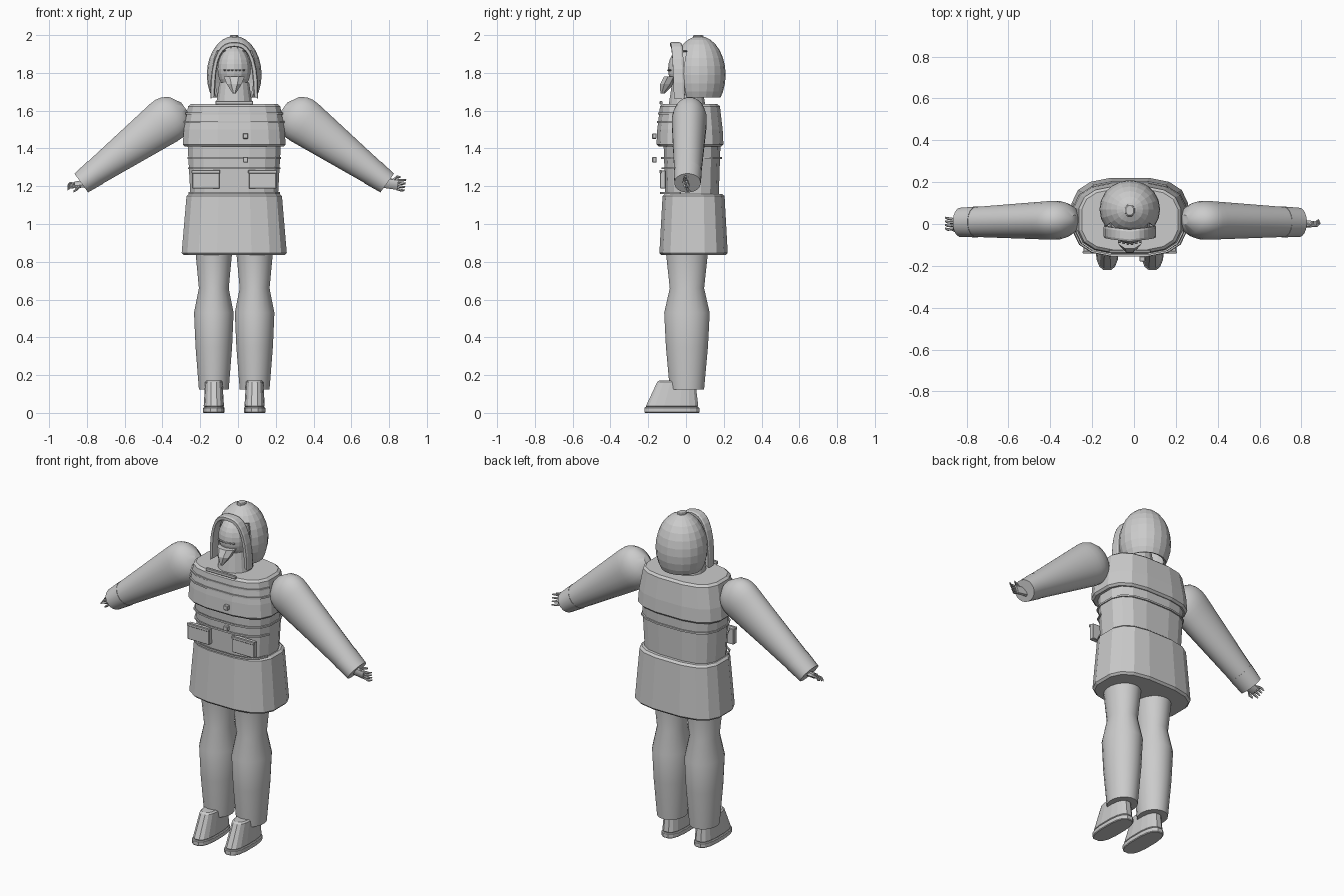
import bpy, bmesh, math
from mathutils import Vector

cube = bpy.data.objects.get("Cube")
if cube:
    bpy.data.objects.remove(cube, do_unlink=True)

SHADE = (0.6, 0.6, 0.6, 1)
grey = bpy.data.materials.new("plain grey")
grey.use_nodes = True
grey.diffuse_color = SHADE
grey.node_tree.nodes["Principled BSDF"].inputs["Base Color"].default_value = SHADE

MIDDLE = -0.02  # x of the body's plane of symmetry
SIDES = {"right": -1, "left": 1}


def finish(name, bm, smooth=False, bevel=0, thickness=0):
    bmesh.ops.recalc_face_normals(bm, faces=bm.faces[:])
    mesh = bpy.data.meshes.new(name)
    bm.to_mesh(mesh)
    bm.free()
    mesh.materials.append(grey)
    if smooth:
        mesh.shade_smooth()
        mesh.set_sharp_from_angle(angle=math.radians(35))
    part = bpy.data.objects.new(name, mesh)
    bpy.context.scene.collection.objects.link(part)
    if bevel:
        modifier = part.modifiers.new("rounded rim", 'BEVEL')
        modifier.width = bevel
        modifier.segments = 1
        modifier.limit_method = 'ANGLE'
        modifier.angle_limit = math.radians(60)
    if thickness:
        part.modifiers.new("thickness", 'SOLIDIFY').thickness = thickness
    return part


def loft(bm, sections, sides=16, power=2, caps=True):
    """Skin superellipse sections, each given as centre, half-axis u, half-axis v."""
    def bulge(value):
        return math.copysign(abs(value) ** (2 / power), value)

    rings = []
    for centre, u, v in sections:
        angles = [math.tau * (i + 0.5) / sides for i in range(sides)]
        rings.append([bm.verts.new(Vector(centre) + Vector(u) * bulge(math.cos(angle))
                                   + Vector(v) * bulge(math.sin(angle)))
                      for angle in angles])
    for low, high in zip(rings, rings[1:]):
        for i in range(sides):
            bm.faces.new((low[i - 1], low[i], high[i], high[i - 1]))
    if caps:
        bm.faces.new(rings[0])
        bm.faces.new(rings[-1])


def upright(levels, x, y, depth):
    """Level sections from pairs of height and half width; depth is a ratio."""
    return [((x, y, z), (width, 0, 0), (0, width * depth, 0)) for z, width in levels]


def column(name, levels, x=MIDDLE, y=0.03, depth=0.65, sides=16, power=2, **options):
    bm = bmesh.new()
    loft(bm, upright(levels, x, y, depth), sides, power)
    return finish(name, bm, **options)


def box(name, centre, size):
    bm = bmesh.new()
    bmesh.ops.create_cube(bm, size=1)
    bmesh.ops.scale(bm, vec=size, verts=bm.verts)
    bmesh.ops.translate(bm, vec=centre, verts=bm.verts)
    return finish(name, bm, bevel=0.003)


def ellipsoid(centre, radii, segments=20):
    bm = bmesh.new()
    bmesh.ops.create_uvsphere(bm, u_segments=segments, v_segments=14, radius=1)
    bmesh.ops.scale(bm, vec=radii, verts=bm.verts)
    bmesh.ops.translate(bm, vec=centre, verts=bm.verts)
    return bm


def strap(name, z, width, y, front_only=True):
    """Thin strap that hugs the torso."""
    bm = bmesh.new()
    loft(bm, upright([(z, width), (z + 0.01, width)], MIDDLE, y, 0.65), power=2.9, caps=False)
    if front_only:
        rear = [face for face in bm.faces if face.calc_center_median().y > 0]
        bmesh.ops.delete(bm, geom=rear, context='FACES')
    finish(name, bm, thickness=0.008)


# Coat layers: skirt, waist and chest
column("coat_skirt", [(0.835, 0.283), (1.16, 0.255)], y=0.04, power=2.9, bevel=0.012)
column("waist", [(1.15, 0.235), (1.42, 0.25)], y=0.032, depth=0.61, power=2.9)
column("chest", [(1.41, 0.277), (1.5, 0.27), (1.635, 0.245)], y=0.021, power=2.9, bevel=0.012)

# Straps
strap("chest_strap_upper", 1.58, 0.262, 0.02)
strap("chest_strap_lower", 1.535, 0.272, 0.02)
strap("waist_strap", 1.345, 0.252, 0.03, front_only=False)
strap("pouch_strap", 1.29, 0.248, 0.03)
strap("hem_strap", 1.16, 0.245, 0.02)

# Buttons, pouches, collar plate and neck
for label, height in {"upper": 1.465, "lower": 1.34}.items():
    box(label + "_button", (0.04, -0.167, height), (0.028, 0.024, 0.028))
for label, side in SIDES.items():
    pouch_x = MIDDLE + side * 0.15
    box(label + "_pouch", (pouch_x, -0.122, 1.235), (0.145, 0.03, 0.095))
    box(label + "_pouch_flap", (pouch_x, -0.135, 1.277), (0.152, 0.012, 0.018))
box("collar_plate", (MIDDLE, -0.132, 1.642), (0.2, 0.014, 0.02))
column("neck", [(1.62, 0.1), (1.75, 0.08)], y=0.005, depth=1)

# Hood, open at the front and underneath
bm = ellipsoid((MIDDLE, 0.07, 1.79), (0.145, 0.14, 0.205))
bmesh.ops.bisect_plane(bm, geom=bm.verts[:] + bm.edges[:] + bm.faces[:],
                       plane_co=(0, 0, 1.67), plane_no=(0, 0, -1), clear_outer=True)
opening = [face for face in bm.faces
           if face.calc_center_median().y < 0 and face.calc_center_median().z < 1.92]
bmesh.ops.delete(bm, geom=opening, context='FACES')
finish("hood", bm, thickness=0.015)
column("hood_knob", [(1.98, 0.028), (2, 0.024)], y=0.065, depth=1.2, sides=8, bevel=0.004)

# Pointed arch around the face
arch = []
for step in range(-8, 9):
    t = step / 8
    point = Vector((MIDDLE + 0.115 * math.sin(t * math.pi / 2),
                    -0.035 - 0.02 * (1 - abs(t)), 1.95 - 0.28 * abs(t) ** 2.5))
    outward = (point - Vector((MIDDLE, point.y, 1.75))).normalized()
    arch.append((point, outward * 0.014, (0, 0.03, 0)))
bm = bmesh.new()
loft(bm, arch, sides=8, power=4)
finish("hood_rim", bm)

# Face, eye band and pointed chin
finish("face", ellipsoid((MIDDLE, 0, 1.82), (0.09, 0.095, 0.12), segments=14))
for stud in range(6):
    offset = (stud - 2.5) * 0.02
    box(f"eye_stud_{stud}", (MIDDLE + offset, 4 * offset ** 2 - 0.094, 1.815),
        (0.014, 0.012, 0.008))
bm = bmesh.new()
loft(bm, [((MIDDLE, y, z), (width, 0, 0), (0, reach, 0)) for z, y, width, reach in
          ((1.69, -0.125, 0.008, 0.012), (1.74, -0.1, 0.042, 0.04), (1.78, -0.08, 0.06, 0.04))],
     sides=8)
finish("chin_point", bm)


# Sleeves: straight taper from a domed shoulder, ending in a cuff
def sleeve_section(side, t, extra=0):
    dome = math.sqrt(1 - (1 - min(t * 5, 1)) ** 2)
    start = Vector((MIDDLE + side * 0.26, 0.02, 1.62))
    end = Vector((MIDDLE + side * 0.81, 0.008, 1.217))
    across = Vector((side * 0.59, 0, 0.81)) * (0.14 - 0.08 * t + extra)
    thick = Vector((0, 0.1 - 0.032 * t + extra, 0))
    return start.lerp(end, t), across * dome, thick * dome


for label, side in SIDES.items():
    bm = bmesh.new()
    loft(bm, [sleeve_section(side, (step + 0.1) / 20) for step in range(20)], sides=20)
    finish(label + "_sleeve", bm, smooth=True)
    bm = bmesh.new()
    loft(bm, [sleeve_section(side, t, 0.002) for t in (0.86, 1)], sides=20)
    finish(label + "_cuff", bm, smooth=True)


# Hands: palm, four fingers and a thumb
def hand(name, wrist, along, spread):
    bm = bmesh.new()
    wrist, along, spread = Vector(wrist), Vector(along).normalized(), Vector(spread).normalized()
    normal = along.cross(spread)

    def digit(root, bend, tip, radius):
        loft(bm, [(root, spread * radius, normal * radius),
                  (bend, spread * radius, normal * radius),
                  (tip, spread * radius * 0.6, normal * radius * 0.6)], sides=6)

    loft(bm, [(wrist + along * reach, spread * 0.028, normal * 0.015)
              for reach in (-0.03, 0.05)], sides=8, power=2.6)
    for finger in range(4):
        offset = finger - 1.5
        root = wrist + along * 0.045 + spread * offset * 0.016
        bend = root + along * 0.03 + spread * offset * 0.003
        digit(root, bend, bend + along * 0.015 - normal * 0.012, 0.007)
    root = wrist + along * 0.02 + spread * 0.02
    bend = root + (along + spread) * 0.018 - normal * 0.008
    digit(root, bend, bend + along * 0.02 - normal * 0.012, 0.009)
    finish(name, bm, smooth=True)


hand("left_hand", (0.797, 0, 1.215), (1, 0, -0.14), (0.14, -0.3, 1))
hand("right_hand", (-0.815, 0, 1.212), (-1, 0, -0.1), (0, -1, -0.45))

# Trousers and shoes
for label, side in SIDES.items():
    leg_x = MIDDLE + side * 0.108
    column(label + "_trouser",
           [(0.125, 0.08), (0.35, 0.098), (0.53, 0.106), (0.66, 0.08), (0.87, 0.1)],
           x=leg_x, y=0.005, depth=1.15, sides=20, smooth=True)
    column(label + "_sole", [(0, 0.058), (0.03, 0.058)],
           x=leg_x, y=-0.075, depth=2.55, power=2.7, bevel=0.004)
    bm = bmesh.new()
    loft(bm, [((leg_x, -0.075, 0.028), (0.055, 0, 0), (0, 0.143, 0)),
              ((leg_x, -0.05, 0.172), (0.046, 0, 0), (0, 0.1, 0))], power=2.7)
    finish(label + "_shoe", bm, bevel=0.008)
